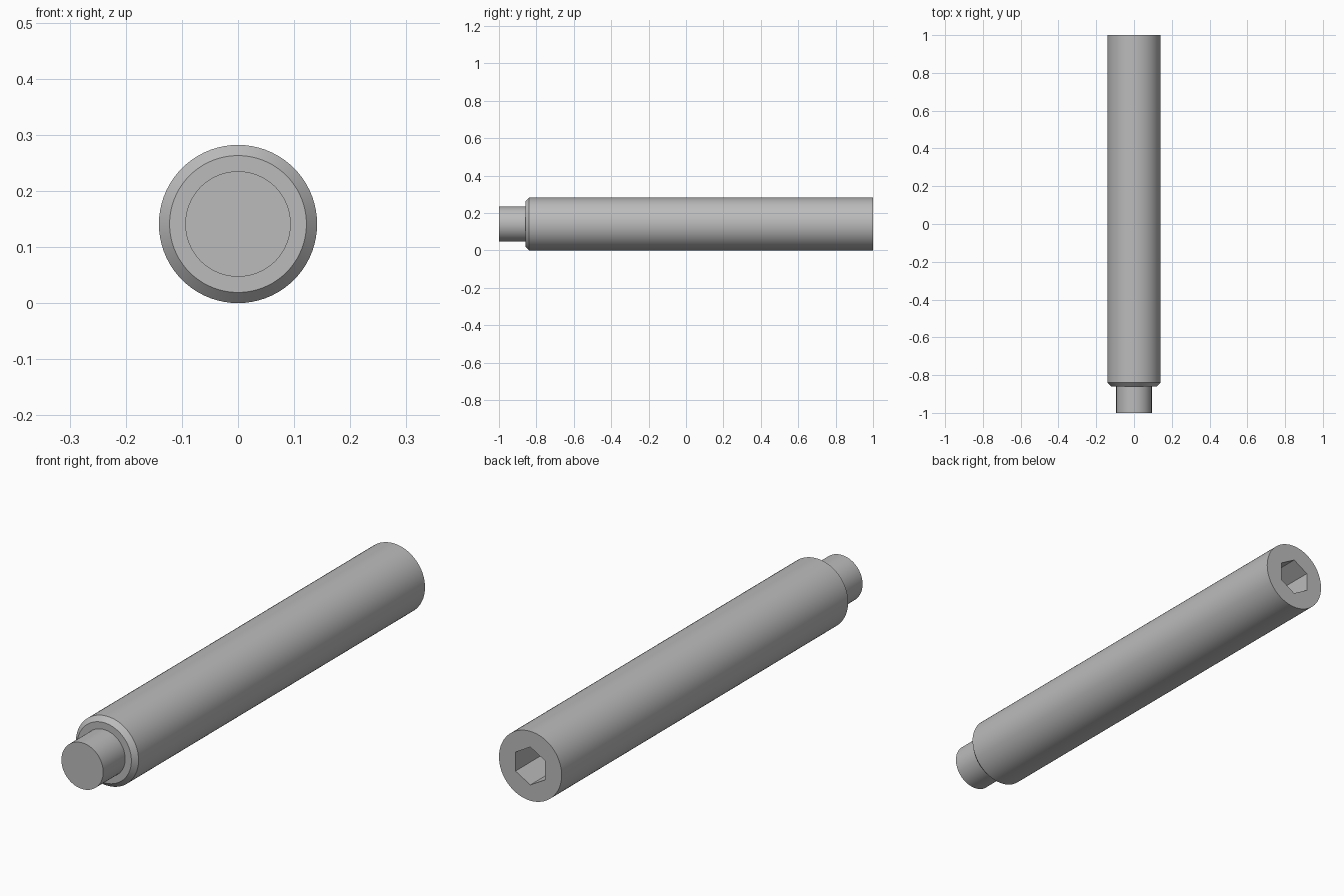
import bpy
import bmesh
from math import cos, sin, pi, radians

cube = bpy.data.objects.get("Cube")
if cube:
    bpy.data.objects.remove(cube, do_unlink=True)

SEGMENTS = 72          # multiple of six, so the socket corners are exact
RADIUS = 0.141
HEX_RADIUS = 0.077     # centre to corner
SOCKET_DEPTH = 0.2

steel = bpy.data.materials.new("grey_steel")
steel.use_nodes = True
GREY = (0.5, 0.5, 0.5, 1)
steel.diffuse_color = GREY
steel.node_tree.nodes["Principled BSDF"].inputs["Base Color"].default_value = GREY


def round_section(radius):
    return lambda angle: radius


def hex_section(radius):
    return lambda angle: radius * cos(pi / 6) / cos(angle % (pi / 3) - pi / 6)


def lathe(name, sections):
    """Skin rings along y, with a closed cap at each end."""
    bm = bmesh.new()
    rings = []
    for y, section in sections:
        ring = []
        for i in range(SEGMENTS):
            a = 2 * pi * i / SEGMENTS
            r = section(a)
            ring.append(bm.verts.new((r * sin(a), y, RADIUS + r * cos(a))))
        rings.append(ring)
    for near, far in zip(rings, rings[1:]):
        for i in range(SEGMENTS):
            j = (i + 1) % SEGMENTS
            bm.faces.new((near[i], near[j], far[j], far[i]))
    bm.faces.new(rings[0])
    bm.faces.new(rings[-1])
    bmesh.ops.recalc_face_normals(bm, faces=bm.faces)
    mesh = bpy.data.meshes.new(name)
    bm.to_mesh(mesh)
    bm.free()
    mesh.materials.append(steel)
    obj = bpy.data.objects.new(name, mesh)
    bpy.context.collection.objects.link(obj)
    return obj


# Dog point, shoulder, chamfer, shank, then the hexagonal socket going back in
screw = lathe("set_screw", [
    (-1.0, round_section(0.094)),
    (-0.859, round_section(0.094)),
    (-0.859, round_section(0.122)),
    (-0.84, round_section(RADIUS)),
    (1.0, round_section(RADIUS)),
    (1.0, hex_section(HEX_RADIUS)),
    (1.0 - SOCKET_DEPTH, hex_section(HEX_RADIUS)),
])

bpy.ops.object.select_all(action="DESELECT")
screw.select_set(True)
bpy.context.view_layer.objects.active = screw
bpy.ops.object.shade_smooth_by_angle(angle=radians(30))
